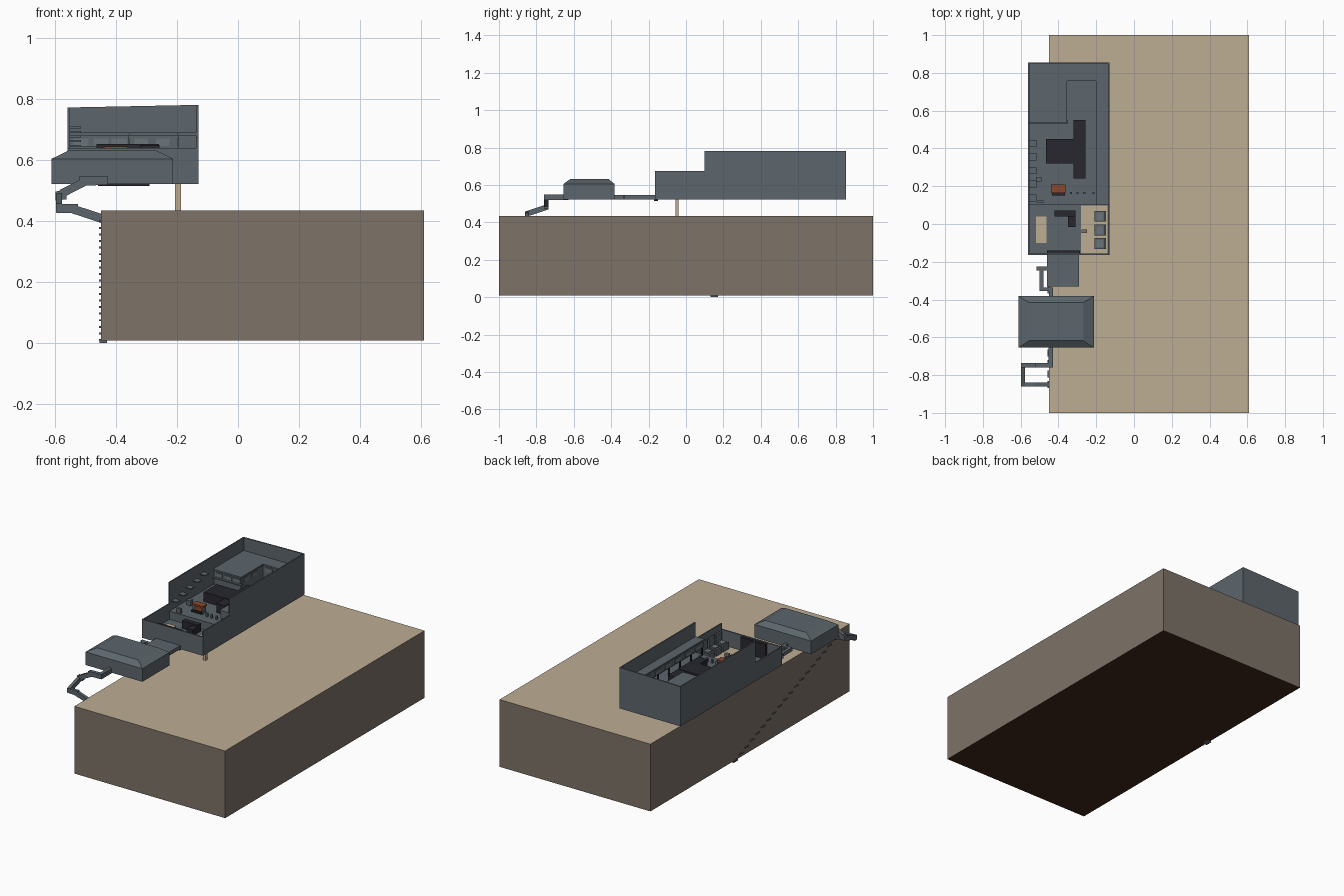
import bpy, bmesh, math
from mathutils import Vector

if "Cube" in bpy.data.objects:
    bpy.data.objects.remove(bpy.data.objects["Cube"])


def mat(name, rgb):
    m = bpy.data.materials.new(name)
    m.diffuse_color = (*rgb, 1)
    m.use_nodes = True
    m.node_tree.nodes["Principled BSDF"].inputs["Base Color"].default_value = m.diffuse_color
    return m


SAND = mat("sand tan", (.515, .418, .296))
EARTH = mat("earth brown", (.205, .170, .137))
SOIL = mat("deep soil", (.050, .021, .013))
STEEL = mat("steel grey", (.107, .133, .150))
PALE = mat("pale grey", (.150, .178, .195))
DARK = mat("charcoal", (.020, .020, .028))
RUST = mat("rust orange", (.262, .065, .026))


def finish(name, bm, *mats):
    bmesh.ops.recalc_face_normals(bm, faces=bm.faces)
    me = bpy.data.meshes.new(name)
    bm.to_mesh(me)
    bm.free()
    for m in mats:
        me.materials.append(m)
    ob = bpy.data.objects.new(name, me)
    bpy.context.collection.objects.link(ob)
    return ob


def add_box(bm, x0, x1, y0, y1, z0, z1):
    vs = bmesh.ops.create_cube(bm, size=1)["verts"]
    for v in vs:
        v.co = (x0 + (v.co.x + .5) * (x1 - x0),
                y0 + (v.co.y + .5) * (y1 - y0),
                z0 + (v.co.z + .5) * (z1 - z0))
    return vs


def boxes(name, m, *specs):
    bm = bmesh.new()
    for s in specs:
        add_box(bm, *s)
    return finish(name, bm, m)


def strip(name, m, pts, width, height):
    """Walkway: each leg is a sheared box between two path points."""
    bm = bmesh.new()
    for a, b in zip(pts, pts[1:]):
        a, b = Vector(a), Vector(b)
        d = Vector((b.x - a.x, b.y - a.y, 0)).normalized()
        side = Vector((-d.y, d.x, 0)) * width / 2
        ext = d * width / 2
        ring = []
        for p in (a - ext, b + ext):
            up = Vector((0, 0, height / 2))
            ring.append([bm.verts.new(p + s + u) for s, u in
                         ((side, up), (-side, up), (-side, -up), (side, -up))])
        bm.faces.new(ring[0])
        bm.faces.new(ring[1])
        for i in range(4):
            j = (i + 1) % 4
            bm.faces.new((ring[0][i], ring[0][j], ring[1][j], ring[1][i]))
    return finish(name, bm, m)


# Ground block: sand top, earth sides, dark underside
bm = bmesh.new()
add_box(bm, -.45, .61, -1, 1, .008, .435)
bmesh.ops.recalc_face_normals(bm, faces=bm.faces)
for f in bm.faces:
    f.material_index = 0 if f.normal.z > .5 else 2 if f.normal.z < -.5 else 1
finish("ground_block", bm, SAND, EARTH, SOIL)

# Stairs hung on the left cliff face
N = 19
bm = bmesh.new()
for i in range(N):
    t = i / (N - 1)
    y, z = -.85 + t, .40 - .39 * t
    add_box(bm, -.457, -.445, y - .018, y + .018, z - .003, z + .003)
add_box(bm, -.455, -.43, .13, .17, 0, .008)
finish("cliff_stairs", bm, STEEL)

# Supporting post
boxes("support_post", SAND, (-.207, -.187, -.057, -.04, .43, .525))

# Hall shell: tall open-topped rear part
T = .008
bm = bmesh.new()
add_box(bm, -.56, -.13, .10, .855, .522, .534)
add_box(bm, -.56, -.56 + T, .10, .855, .522, .782)
add_box(bm, -.13 - T, -.13, .10, .855, .522, .782)
add_box(bm, -.56, -.13, .855 - T, .855, .522, .782)
for v in bm.verts:                       # wall tops lean slightly to the left
    if v.co.z > .7:
        v.co.z = .782 - (-.13 - v.co.x) * .02
finish("hall_walls", bm, STEEL)
boxes("hall_deck", STEEL, (-.553, -.137, .10, .85, .53, .592))

# Low forecourt with walls
boxes("forecourt_walls", STEEL,
      (-.56, -.13, -.165, .10, .522, .54),
      (-.56, -.56 + T, -.165, .10, .522, .638),
      (-.13 - T, -.13, -.165, .10, .522, .675),
      (-.56, -.13, -.165, -.165 + T, .522, .64))
boxes("forecourt_sand_floor", SAND,
      (-.28, -.14, -.155, .098, .538, .544), (-.52, -.462, -.10, .04, .538, .546))
boxes("entry_threshold", DARK,
      (-.46, -.285, -.158, -.14, .538, .635), (-.46, -.29, -.17, -.15, .515, .522))
boxes("entry_platform", STEEL, (-.46, -.29, -.33, -.16, .522, .545))
boxes("corner_bench", DARK, (-.42, -.31, .04, .072, .538, .59),
      (-.35, -.31, -.015, .05, .538, .58))
boxes("small_crate", EARTH, (-.277, -.25, -.048, -.03, .54, .565))

# Three seats along the right wall
for i in range(3):
    y = -.132 + i * .072
    boxes(f"seat_{i + 1}", STEEL, (-.21, -.152, y, y + .058, .54, .585),
          (-.16, -.148, y, y + .058, .54, .64))
    boxes(f"seat_cushion_{i + 1}", PALE, (-.20, -.165, y + .01, y + .048, .58, .592))

# Rear rooms and side gallery
boxes("upper_room", STEEL, (-.555, -.36, .545, .85, .59, .682))
boxes("rear_gallery", STEEL, (-.36, -.135, .765, .85, .59, .682))
boxes("side_gallery", STEEL, (-.195, -.135, .105, .85, .640, .682))
boxes("gallery_roof", STEEL, (-.555, -.355, .538, .85, .682, .692),
      (-.36, -.135, .758, .85, .682, .692), (-.2, -.135, .10, .85, .682, .692))
boxes("room_ledge", STEEL, (-.555, -.35, .53, .55, .638, .645))
boxes("gallery_posts", DARK, *[(-.196, -.188, y, y + .008, .59, .642)
                               for y in (.11, .22, .33, .44, .55, .66)])

# Window plates on the inner faces
specs = [(x, x + .05, .541, .546, .647, .672) for x in (-.54, -.475, -.415)]
specs += [(x, x + .045, .761, .766, .647, .672) for x in (-.34, -.27)]
specs += [(-.361, -.356, y, y + .05, .647, .672) for y in (.57, .65)]
specs += [(-.199, -.194, y, y + .05, .647, .672)
          for y in (.14, .24, .34, .44, .54, .64)]
boxes("window_plates", PALE, *specs)

# Floating steps on the left wall
boxes("wall_steps", STEEL, *[(-.555, -.515, .12 + i * .072, .157 + i * .072,
                             .645 + i * .015, .651 + i * .015) for i in range(5)])

# Central dark counter
boxes("dark_counter", DARK, (-.465, -.26, .32, .45, .585, .653),
      (-.32, -.258, .24, .55, .585, .65))

# Rust table, stools and small posts near the deck edge
boxes("rust_table_top", RUST, (-.44, -.362, .165, .208, .636, .646),
      (-.425, -.38, .18, .195, .60, .636))
boxes("table_legs", EARTH, *[(x, x + .008, y, y + .008, .59, .638)
                            for x in (-.436, -.374) for y in (.168, .196)])
boxes("table_dark_edge", DARK, (-.435, -.365, .152, .163, .60, .612))
boxes("deck_stools", STEEL, *[(x, x + .012, .158, .17, .59, .615)
                             for x in (-.34, -.305, -.27, -.22)],
      (-.52, -.49, .225, .25, .59, .625), (-.51, -.48, .11, .125, .59, .62))

# Detached pod with a bevelled roof
bm = bmesh.new()
add_box(bm, -.612, -.213, -.655, -.382, .522, .605)
top = [f for f in bm.faces if f.calc_center_median().z > .6]
res = bmesh.ops.extrude_face_region(bm, geom=top)
bmesh.ops.delete(bm, geom=top, context='FACES_ONLY')
for v in [g for g in res["geom"] if isinstance(g, bmesh.types.BMVert)]:
    v.co.x = -.557 if v.co.x < -.4 else -.268
    v.co.y = -.618 if v.co.y < -.5 else -.415
    v.co.z = .632
finish("pod", bm, STEEL)

# Walkways: platform to pod, and pod down to the cliff edge
strip("link_walkway", STEEL,
      [(-.505, -.235, .534), (-.49, -.235, .534), (-.49, -.345, .534),
       (-.44, -.345, .534), (-.44, -.38, .534)], .02, .022)
boxes("link_landing", STEEL, (-.515, -.46, -.245, -.225, .523, .545))
strip("lower_walkway", STEEL,
      [(-.44, -.64, .534), (-.44, -.747, .534), (-.51, -.747, .532),
       (-.575, -.747, .487), (-.588, -.747, .483)], .023, .03)
strip("lower_ramp", STEEL,
      [(-.588, -.747, .483), (-.588, -.85, .443), (-.535, -.85, .441),
       (-.455, -.85, .408)], .02, .03)
